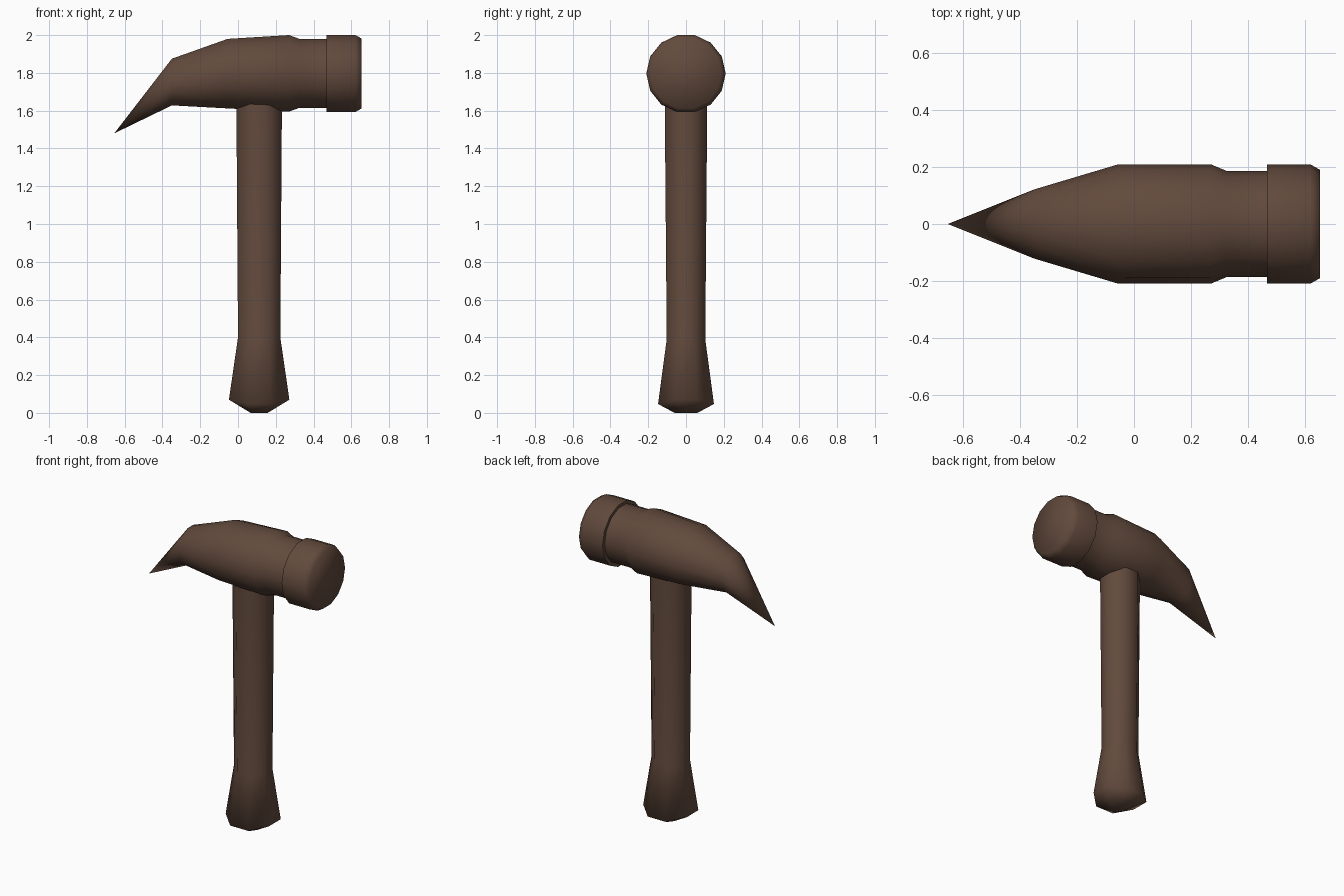
import bpy, bmesh, math
from mathutils import Vector

if "Cube" in bpy.data.objects:
    bpy.data.objects.remove(bpy.data.objects["Cube"])

brown = bpy.data.materials.new("dark brown")
brown.diffuse_color = (0.122, 0.068, 0.046, 1)
brown.use_nodes = True
brown.node_tree.nodes["Principled BSDF"].inputs["Base Color"].default_value = brown.diffuse_color


def loft(name, rings, tip=None):
    """Skin a list of vertex rings, capping both ends (or closing the start to a tip)."""
    bm = bmesh.new()
    loops = [[bm.verts.new(p) for p in ring] for ring in rings]
    n = len(loops[0])
    for a, b in zip(loops, loops[1:]):
        for i in range(n):
            j = (i + 1) % n
            bm.faces.new((a[i], a[j], b[j], b[i]))
    if tip:
        t = bm.verts.new(tip)
        for i in range(n):
            bm.faces.new((t, loops[0][(i + 1) % n], loops[0][i]))
    else:
        bm.faces.new(loops[0])
    bm.faces.new(loops[-1])
    bmesh.ops.recalc_face_normals(bm, faces=bm.faces)
    mesh = bpy.data.meshes.new(name)
    bm.to_mesh(mesh)
    bm.free()
    mesh.materials.append(brown)
    obj = bpy.data.objects.new(name, mesh)
    bpy.context.collection.objects.link(obj)
    bpy.ops.object.select_all(action='DESELECT')
    obj.select_set(True)
    bpy.context.view_layer.objects.active = obj
    bpy.ops.object.shade_smooth_by_angle(angle=math.radians(80))
    return obj


def head_ring(x, half_y, bottom, top, n=14):
    """14-sided section across the head: points at the sides, flat on top."""
    mid = (bottom + top) / 2
    half_z = (top - bottom) / 2 / math.cos(math.pi / n)
    return [Vector((x, half_y * math.cos(2 * math.pi * i / n),
                    mid + half_z * math.sin(2 * math.pi * i / n))) for i in range(n)]


def handle_ring(half_x, half_y, z_x, z_y, n=8):
    """Octagonal section; the height may differ between the x and y sides."""
    k = 1 / math.cos(math.pi / n)
    pts = []
    for i in range(n):
        a = 2 * math.pi * (i + 0.5) / n
        c, s = math.cos(a), math.sin(a)
        z = z_x if abs(c) > abs(s) else z_y
        pts.append(Vector((0.112 + half_x * k * c, half_y * k * s, z)))
    return pts


# Head with drooping pick and narrower neck
loft("head", [head_ring(*s) for s in [
    (-0.35, 0.122, 1.628, 1.875),
    (-0.055, 0.21, 1.612, 1.98),
    (0.27, 0.21, 1.595, 2.0),
    (0.325, 0.187, 1.615, 1.98),
    (0.48, 0.187, 1.615, 1.98)]], tip=(-0.655, 0, 1.48))

# Striking face
loft("striking_face", [head_ring(*s) for s in [
    (0.468, 0.21, 1.592, 2.0),
    (0.62, 0.21, 1.592, 2.0),
    (0.655, 0.19, 1.612, 1.982)]])

# Handle with flared grip
loft("handle", [handle_ring(*s) for s in [
    (0.045, 0.06, 0.0, 0.0),
    (0.16, 0.148, 0.07, 0.047),
    (0.112, 0.102, 0.4, 0.39),
    (0.121, 0.113, 1.7, 1.7)]])
